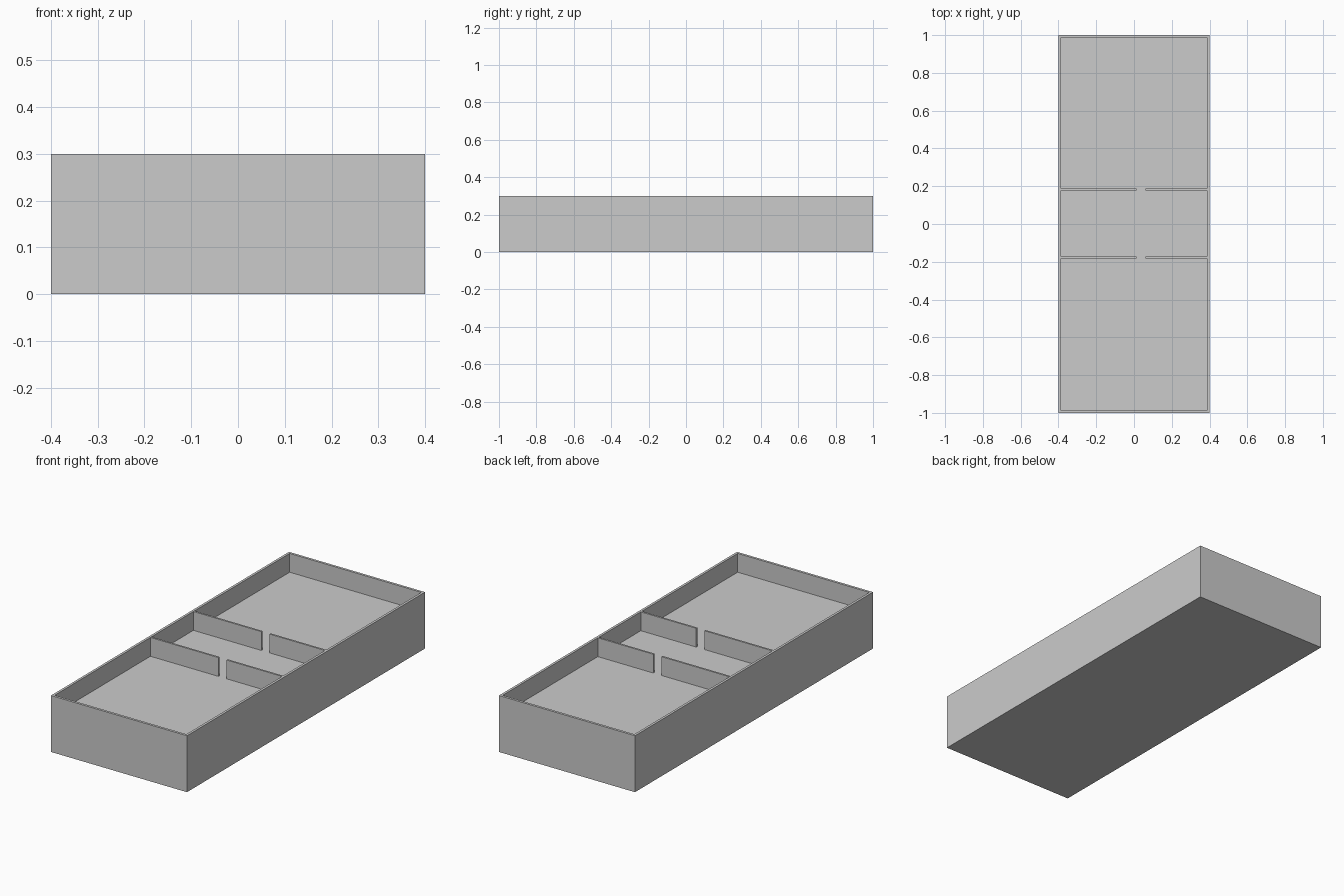
import bpy, bmesh

if "Cube" in bpy.data.objects:
    bpy.data.objects.remove(bpy.data.objects["Cube"])

W, L, H = 0.8, 2.0, 0.3      # outer size
WALL, FLOOR = 0.013, 0.2     # rim thickness, inner floor height


def finish(name, bm):
    bmesh.ops.recalc_face_normals(bm, faces=bm.faces)
    me = bpy.data.meshes.new(name)
    bm.to_mesh(me)
    bm.free()
    ob = bpy.data.objects.new(name, me)
    bpy.context.collection.objects.link(ob)
    return ob


def box_bm(x0, x1, y0, y1, z0, z1):
    bm = bmesh.new()
    bmesh.ops.create_cube(bm, size=1)
    for v in bm.verts:
        v.co.x = x1 if v.co.x > 0 else x0
        v.co.y = y1 if v.co.y > 0 else y0
        v.co.z = z1 if v.co.z > 0 else z0
    return bm


# Tray: solid block with a shallow recess sunk into the top
bm = box_bm(-W / 2, W / 2, -L / 2, L / 2, 0, H)
bm.normal_update()
top = max(bm.faces, key=lambda f: f.calc_center_median().z)
bmesh.ops.inset_region(bm, faces=[top], thickness=WALL, use_even_offset=True)
bm.normal_update()
top_inner = top
ext = bmesh.ops.extrude_discrete_faces(bm, faces=[top_inner])
for v in ext["faces"][0].verts:
    v.co.z = FLOOR
finish("tray", bm)

# Dividers: two rows, each split by a narrow gap
inner = W / 2 - WALL
for row, y in (("front", -0.178), ("back", 0.183)):
    for side, x0, x1 in (("left", -inner, 0.013), ("right", 0.061, inner)):
        finish(f"{row}_{side}_divider",
               box_bm(x0, x1, y - 0.005, y + 0.005, FLOOR, H))
